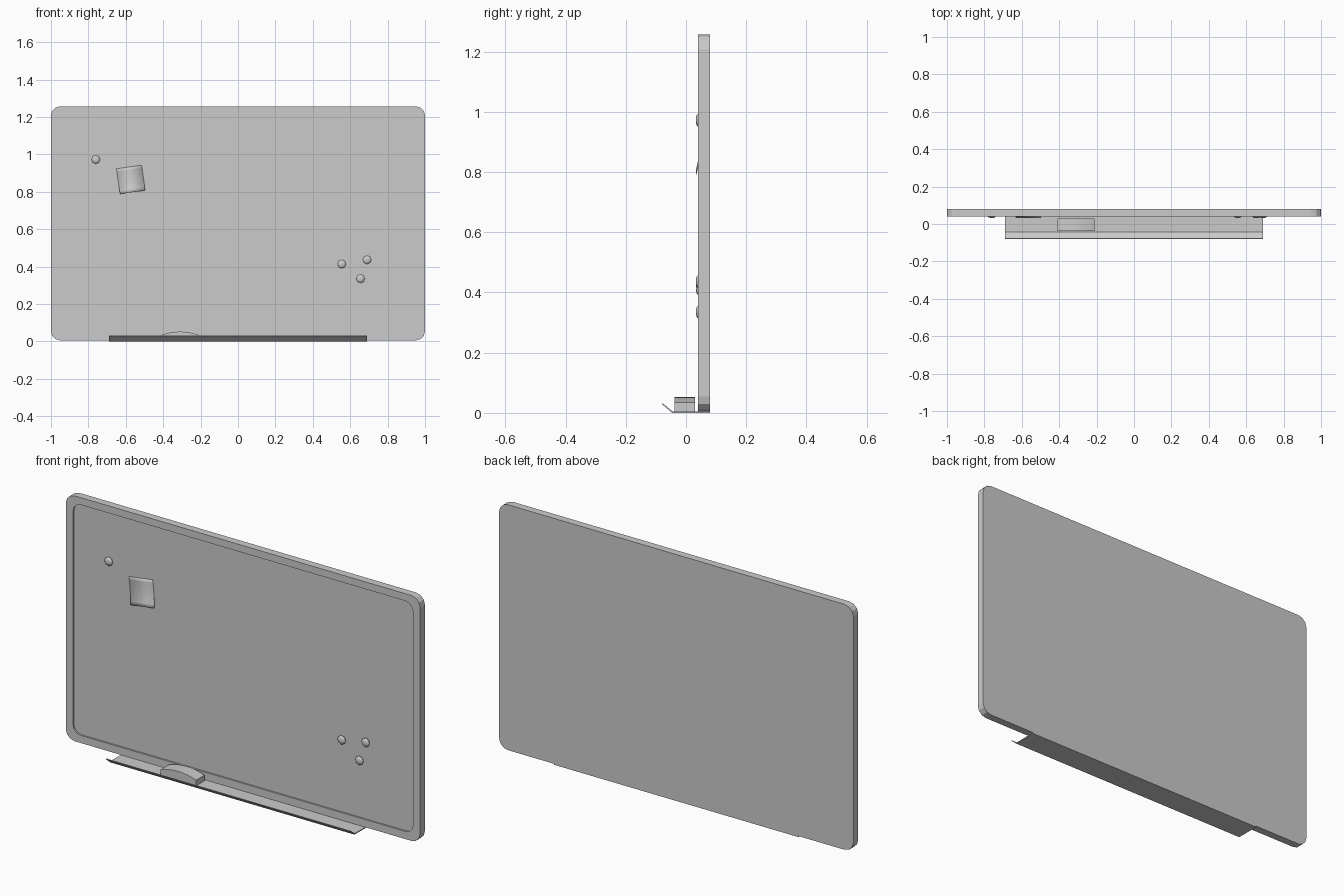
import bpy, bmesh, math
from mathutils import Vector, Matrix

if "Cube" in bpy.data.objects:
    bpy.data.objects.remove(bpy.data.objects["Cube"])

# One plain grey for every part
grey = bpy.data.materials.new("plain_grey")
grey.use_nodes = True
grey.diffuse_color = (0.6, 0.6, 0.6, 1)
grey.node_tree.nodes["Principled BSDF"].inputs["Base Color"].default_value = (0.6, 0.6, 0.6, 1)


def finish(name, bm, smooth=None, recalc=True):
    if recalc:
        bmesh.ops.recalc_face_normals(bm, faces=bm.faces)
    mesh = bpy.data.meshes.new(name)
    bm.to_mesh(mesh)
    bm.free()
    mesh.materials.append(grey)
    obj = bpy.data.objects.new(name, mesh)
    bpy.context.collection.objects.link(obj)
    if smooth:
        bpy.ops.object.select_all(action='DESELECT')
        obj.select_set(True)
        bpy.context.view_layer.objects.active = obj
        bpy.ops.object.shade_smooth_by_angle(angle=math.radians(smooth))
    return obj


def loft(bm, loops):
    """Join matching loops of points with quads and cap both ends."""
    rings = [[bm.verts.new(p) for p in loop] for loop in loops]
    n = len(rings[0])
    for a, b in zip(rings, rings[1:]):
        for i in range(n):
            j = (i + 1) % n
            bm.faces.new((a[i], a[j], b[j], b[i]))
    bm.faces.new(rings[0][::-1])
    bm.faces.new(rings[-1])


def rounded_rect(half_w, z0, z1, radius, y, steps=3):
    points = []
    for k, (sx, z) in enumerate(((1, z1 - radius), (-1, z1 - radius),
                                 (-1, z0 + radius), (1, z0 + radius))):
        for s in range(steps + 1):
            a = (k + s / steps) * math.pi / 2
            points.append((sx * (half_w - radius) + radius * math.cos(a), y,
                           z + radius * math.sin(a)))
    return points


# Board: rounded frame around a shallow recessed writing surface
FRONT, BACK, SURFACE = 0.04, 0.079, 0.048
bm = bmesh.new()
loft(bm, [rounded_rect(1.0, 0.005, 1.257, 0.05, BACK),
          rounded_rect(1.0, 0.005, 1.257, 0.05, FRONT),
          rounded_rect(0.96, 0.044, 1.22, 0.045, FRONT),
          rounded_rect(0.96, 0.044, 1.22, 0.045, SURFACE)])
finish("board", bm)

# Tray: thin sheet under the board with a raised front lip
profile = [(BACK, 0.005), (-0.044, 0.005), (-0.078, 0.032),
           (-0.08, 0.029), (-0.046, 0.0), (BACK, 0.0)]
bm = bmesh.new()
loft(bm, [[(x, y, z) for y, z in profile] for x in (-0.69, 0.69)])
finish("tray", bm)

# Eraser: block with an arched top
bm = bmesh.new()
arch = [(-0.41, 0.005), (-0.21, 0.005)]
for i in range(9):
    t = 1 - i / 4
    arch.append((-0.31 + 0.1 * t, 0.052 - 0.018 * t * t))
loft(bm, [[(x, y, z) for x, z in arch] for y in (-0.038, 0.03)])
finish("eraser", bm, 30)

# Magnets: small eight-sided domes
for i, (x, z) in enumerate(((-0.76, 0.972), (0.555, 0.413), (0.69, 0.436), (0.655, 0.335))):
    bm = bmesh.new()
    loops = []
    for r, y in ((0.02, SURFACE), (0.023, 0.042), (0.018, 0.036), (0.009, 0.033)):
        loops.append([(x + r * math.cos(k * math.pi / 4), y, z + r * math.sin(k * math.pi / 4))
                      for k in range(8)])
    loft(bm, loops)
    finish(f"magnet_{i + 1}", bm, 60)

# Sticky note: tilted sheet whose lower edge curls away from the board
bm = bmesh.new()
bmesh.ops.create_grid(bm, x_segments=1, y_segments=8, size=0.068)
tilt = Matrix.Rotation(math.radians(8), 3, 'Z')
for v in bm.verts:
    drop = max(0.0, (0.068 - v.co.y) / 0.136)
    p = tilt @ v.co
    v.co = Vector((-0.573 + p.x, SURFACE - 0.0006 - 0.0145 * drop ** 2.5, 0.865 + p.y))
note = finish("sticky_note", bm, 40, recalc=False)
thickness = note.modifiers.new("paper_thickness", 'SOLIDIFY')
thickness.thickness = 0.0005
